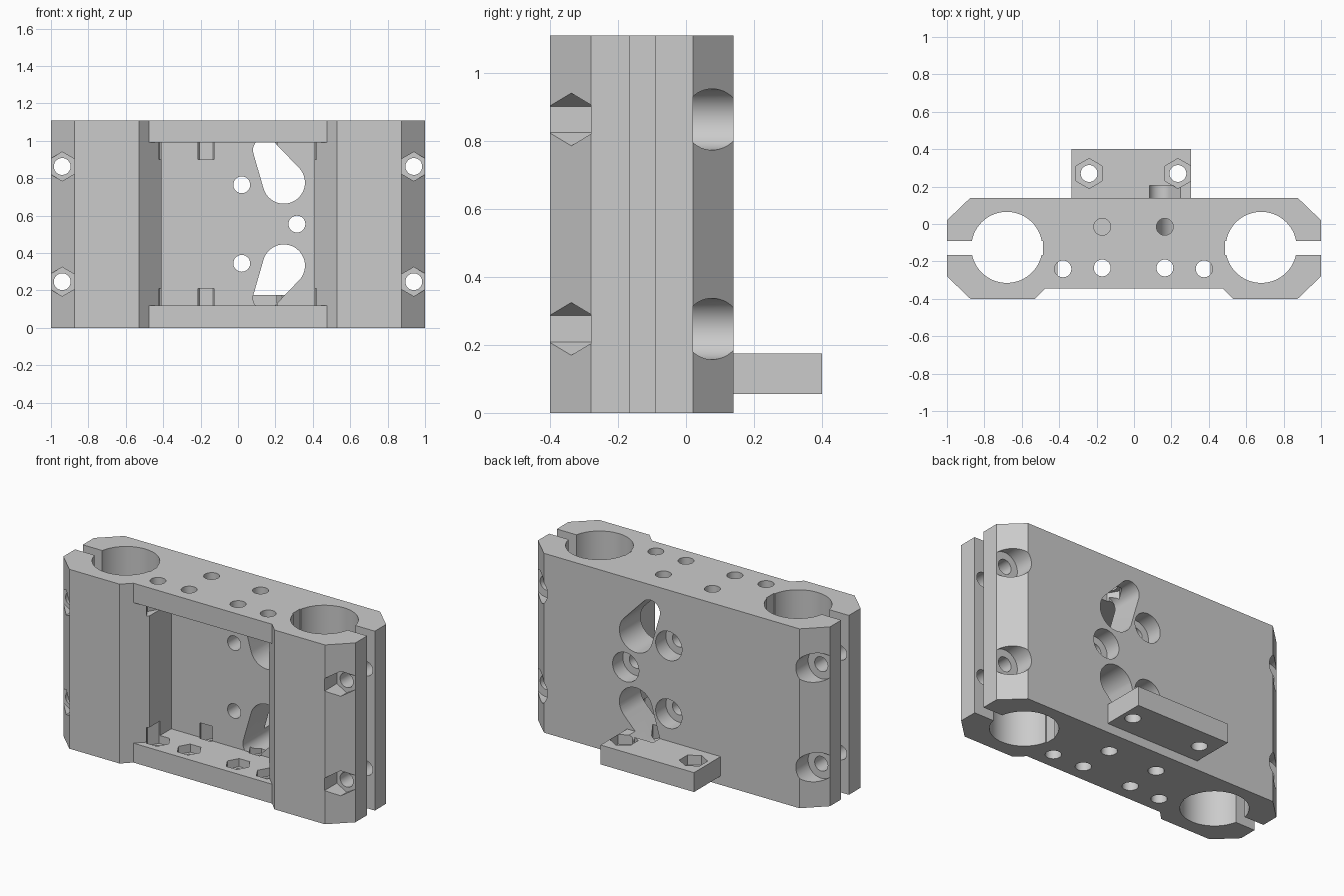
import bpy, bmesh, math
from math import pi, cos, sin, acos, atan2, hypot

if "Cube" in bpy.data.objects:
    bpy.data.objects.remove(bpy.data.objects["Cube"])

HEIGHT = 1.11
MID = HEIGHT / 2
WALL = -0.067        # front surface of the back wall
BACK = 0.14          # rear surface of the body
PI2 = 2 * pi

grey = bpy.data.materials.new("plain grey")
grey.use_nodes = True
grey.diffuse_color = (0.6, 0.6, 0.6, 1)
grey.node_tree.nodes["Principled BSDF"].inputs["Base Color"].default_value = (0.6, 0.6, 0.6, 1)


def arc(cx, cy, r, start, end, n):
    return [(cx + r * cos(start + (end - start) * i / n),
             cy + r * sin(start + (end - start) * i / n)) for i in range(n + 1)]


def circle(cx, cy, r, n=48):
    return arc(cx, cy, r, 0, PI2, n)[:-1]


def hexagon(cx, cy, r, start=0):
    return arc(cx, cy, r, start, start + PI2, 6)[:-1]


def rect(x0, y0, x1, y1):
    return [(x0, y0), (x1, y0), (x1, y1), (x0, y1)]


def teardrop(c1, r1, c2, r2):
    # outline wrapped around a large and a small circle
    dx, dy = c2[0] - c1[0], c2[1] - c1[1]
    phi, beta = atan2(dy, dx), acos((r1 - r2) / hypot(dx, dy))
    return (arc(*c1, r1, phi + beta, phi + PI2 - beta, 32)
            + arc(*c2, r2, phi - beta, phi + beta, 20))


def prism(name, outline, axis, a, b):
    # extrude an outline along z, or along y with the outline in x and z
    place = (lambda u, v, w: (u, v, w)) if axis == "z" else (lambda u, v, w: (u, w, v))
    bm = bmesh.new()
    low = [bm.verts.new(place(u, v, a)) for u, v in outline]
    high = [bm.verts.new(place(u, v, b)) for u, v in outline]
    bm.faces.new(low)
    bm.faces.new(high)
    for i in range(len(low)):
        j = (i + 1) % len(low)
        bm.faces.new((low[i], low[j], high[j], high[i]))
    bmesh.ops.recalc_face_normals(bm, faces=bm.faces)
    mesh = bpy.data.meshes.new(name)
    bm.to_mesh(mesh)
    bm.free()
    mesh.materials.append(grey)
    obj = bpy.data.objects.new(name, mesh)
    bpy.context.scene.collection.objects.link(obj)
    return obj


def carve(obj, cuts):
    # subtract every prism, then bake the result
    cutters = []
    for cut in cuts:
        cutter = prism("cutter", *cut)
        cutter.hide_render = True
        mod = obj.modifiers.new("cut", "BOOLEAN")
        mod.operation, mod.solver, mod.object = "DIFFERENCE", "EXACT", cutter
        cutters.append(cutter)
    bpy.context.view_layer.update()
    graph = bpy.context.evaluated_depsgraph_get()
    mesh = bpy.data.meshes.new_from_object(obj.evaluated_get(graph))
    obj.modifiers.clear()
    obj.data = mesh
    for cutter in cutters:
        bpy.data.objects.remove(cutter)
    bpy.ops.object.select_all(action="DESELECT")
    obj.select_set(True)
    bpy.context.view_layer.objects.active = obj
    bpy.ops.object.shade_smooth_by_angle(angle=math.radians(25))


# Body outline seen from above, mirrored left to right
half = [(0.475, -0.345), (0.53, -0.40), (0.875, -0.40), (1, -0.28), (1, 0.02), (0.875, BACK)]
body = prism("carriage_body", half + [(-x, y) for x, y in reversed(half)], "z", 0, HEIGHT)

# Front pocket with flared sides
side = [(0.41, WALL), (0.41, -0.28), (0.475, -0.345), (0.475, -0.5)]
cuts = [(side + [(-x, y) for x, y in reversed(side)], "z", 0.12, 0.99)]

# Rod bores, clamping slots and clamp bolts with nut traps
for s in (-1, 1):
    cuts.append((circle(s * 0.68, -0.125, 0.19, 64), "z", -0.1, 1.2))
    cuts.append((rect(*sorted((s * 0.487, s * 1.1))[:1], -0.165,
                      max(s * 0.487, s * 1.1), -0.09), "z", -0.1, 1.2))
    for z in (MID - 0.308, MID + 0.308):
        cuts.append((circle(s * 0.94, z, 0.045, 32), "y", -0.5, 0.3))
        cuts.append((hexagon(s * 0.94, z, 0.0775, pi / 2), "y", -0.5, -0.28))
        cuts.append((circle(s * 0.94, z, 0.09), "y", 0.02, 0.3))

# Vertical screw holes with nut traps in the pocket floor and ceiling
for x, y in ((-0.38, -0.24), (-0.17, -0.235), (0.165, -0.235), (0.375, -0.24),
             (-0.17, -0.015), (0.165, -0.015)):
    for flip in (False, True):
        for outline, lo, hi in ((circle(x, y, 0.045, 32), -0.1, 0.15),
                                (hexagon(x, y, 0.073), 0.07, 0.21)):
            a, b = (HEIGHT - hi, HEIGHT - lo) if flip else (lo, hi)
            cuts.append((outline, "z", a, b))

# Counterbored mounting holes through the back wall
for x, z in ((0.02, MID - 0.21), (0.02, MID + 0.21), (0.315, MID)):
    cuts.append((circle(x, z, 0.045, 32), "y", -0.2, 0.3))
    cuts.append((circle(x, z, 0.09), "y", 0.04, 0.3))

# Teardrop openings, narrow ends pointing up and down
drops = [(teardrop((0.245, MID + s * 0.222), 0.113, (0.145, MID + s * 0.395), 0.065),
          "y", WALL - 0.001, 0.205) for s in (-1, 1)]
carve(body, cuts + drops)

# Rear bracket with two nut traps
bracket = prism("rear_bracket", rect(-0.335, BACK, 0.305, 0.40), "z", 0.055, 0.175)
cuts = [drops[0]]
for x in (-0.24, 0.235):
    cuts.append((circle(x, 0.27, 0.045, 32), "z", -0.1, 0.3))
    cuts.append((hexagon(x, 0.27, 0.08, pi / 2), "z", 0.115, 0.3))
carve(bracket, cuts)
